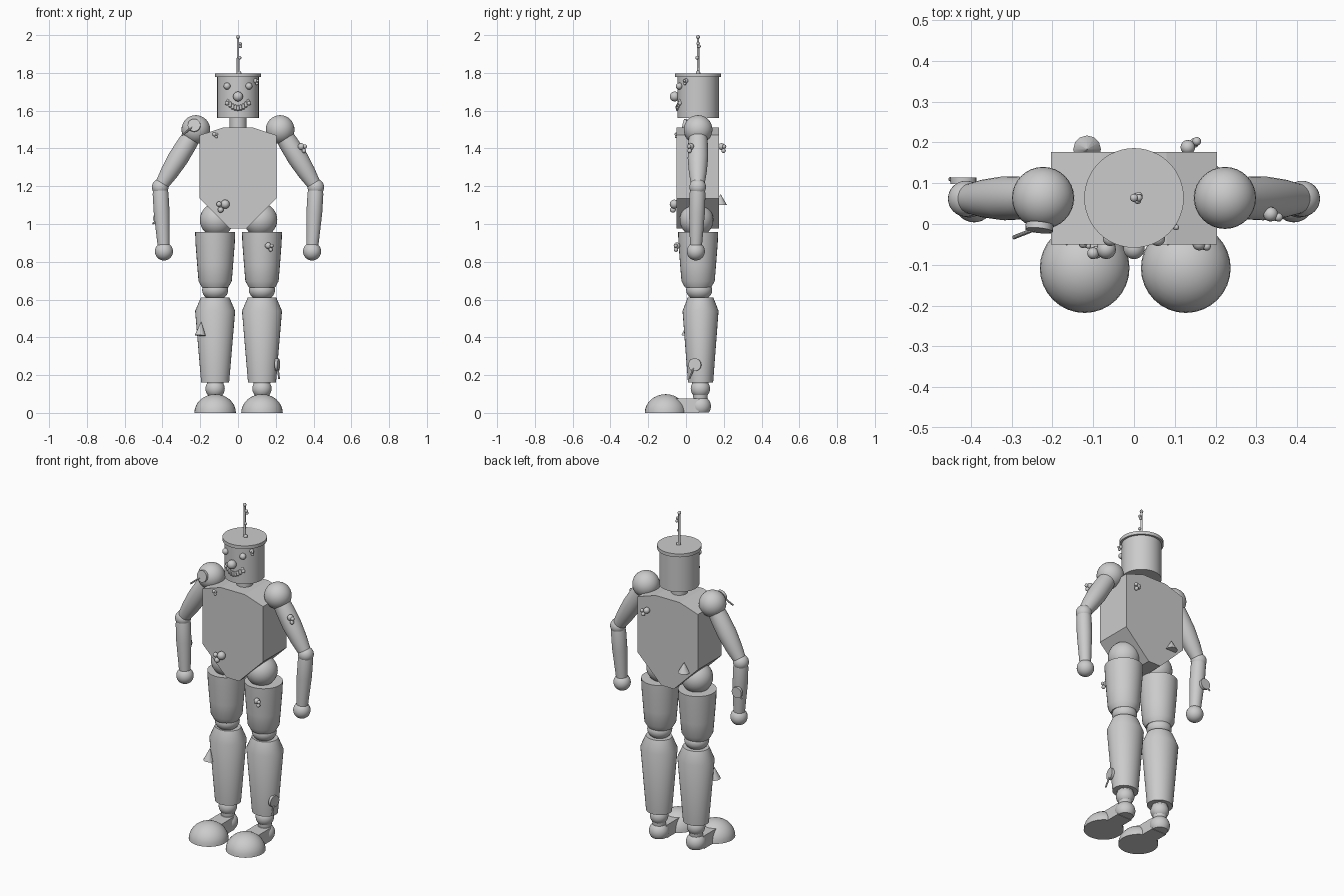
import bpy, bmesh, math
from mathutils import Vector

if "Cube" in bpy.data.objects:
    bpy.data.objects.remove(bpy.data.objects["Cube"])

CY = 0.064   # depth of the body axis


def finish(name, bm, smooth=True):
    bmesh.ops.recalc_face_normals(bm, faces=bm.faces[:])
    me = bpy.data.meshes.new(name)
    bm.to_mesh(me)
    bm.free()
    ob = bpy.data.objects.new(name, me)
    bpy.context.collection.objects.link(ob)
    if smooth:
        bpy.ops.object.select_all(action='DESELECT')
        bpy.context.view_layer.objects.active = ob
        ob.select_set(True)
        bpy.ops.object.shade_smooth_by_angle(angle=math.radians(35))
    return ob


def lathe(name, a, b, profile, seg=32, sy=1.0):
    """Closed solid of revolution from a to b; profile holds (fraction, radius)."""
    a, b = Vector(a), Vector(b)
    rot = (b - a).to_track_quat('Z', 'Y')
    length = (b - a).length
    bm = bmesh.new()
    rings = []
    for t, r in profile:
        rings.append([bm.verts.new(a + rot @ Vector((
            r * math.cos(2 * math.pi * i / seg),
            sy * r * math.sin(2 * math.pi * i / seg), t * length))) for i in range(seg)])
    for p, q in zip(rings, rings[1:]):
        for i in range(seg):
            j = (i + 1) % seg
            bm.faces.new((p[i], p[j], q[j], q[i]))
    bm.faces.new(rings[0])
    bm.faces.new(rings[-1])
    bmesh.ops.remove_doubles(bm, verts=bm.verts[:], dist=1e-6)
    return finish(name, bm)


def ball(name, c, r, seg=32, sz=1.0, floor=None):
    """Sphere, optionally squashed and cut flat at a floor height."""
    bm = bmesh.new()
    bmesh.ops.create_uvsphere(bm, u_segments=seg, v_segments=seg // 2, radius=r)
    for v in bm.verts:
        v.co = Vector((v.co.x, v.co.y, v.co.z * sz)) + Vector(c)
    if floor is not None:
        cut = bmesh.ops.bisect_plane(bm, geom=bm.verts[:] + bm.edges[:] + bm.faces[:],
                                     plane_co=(0, 0, floor), plane_no=(0, 0, 1), clear_inner=True)
        bmesh.ops.contextual_create(
            bm, geom=[e for e in cut['geom_cut'] if isinstance(e, bmesh.types.BMEdge)])
    return finish(name, bm)


def prism(name, pts, y0, y1):
    """Flat-sided solid: an x-z outline extruded in depth."""
    bm = bmesh.new()
    f = bm.faces.new([bm.verts.new((x, y0, z)) for x, z in pts])
    ext = bmesh.ops.extrude_face_region(bm, geom=[f])
    bmesh.ops.translate(bm, vec=(0, y1 - y0, 0),
                        verts=[v for v in ext['geom'] if isinstance(v, bmesh.types.BMVert)])
    if not f.is_valid or len(bm.faces) < len(pts) + 2:
        bm.faces.new([v for v in bm.verts if abs(v.co.y - y0) < 1e-6])
    return finish(name, bm, False)


def cluster(name, c, r, side=(1, 0, 0)):
    """Small bunch of three balls."""
    c, side = Vector(c), Vector(side)
    ball(name + "_large", c, r, 16)
    ball(name + "_small_a", c + side * r * 1.35, r * 0.6, 16)
    ball(name + "_small_b", c + side * r * 1.0 + Vector((0, 0, -r * 1.25)), r * 0.65, 16)


def disc_on_stem(name, c, normal, r, end):
    """Thin round plate with a little rod."""
    c, n = Vector(c), Vector(normal).normalized() * 0.008
    lathe(name + "_disc", c - n, c + n, [(0, r), (1, r)], 20)
    lathe(name + "_stem", c, end, [(0, 0.005), (1, 0.005)], 10)


# Torso, neck and head
half = [(0.042, 0.975), (0.203, 1.135), (0.203, 1.47), (0.08, 1.51)]
prism("torso", half + [(-x, z) for x, z in reversed(half)], CY - 0.114, CY + 0.112)
lathe("neck", (0, CY, 1.49), (0, CY, 1.58), [(0, 0.045), (1, 0.045)])
lathe("head", (0, CY, 1.56), (0, CY, 1.785), [(0, 0.11), (1, 0.11)], 48)
lathe("head_lid", (0, CY, 1.777), (0, CY, 1.797), [(0, 0.122), (1, 0.122)], 48)

# Antenna with small buds
lathe("antenna", (0, CY, 1.79), (0, CY, 1.99), [(0, 0.009), (0.1, 0.007), (1, 0.006)], 12)
ball("antenna_tip", (0, CY, 1.99), 0.01, 16)
for i, (x, y, z) in enumerate([(0.012, 0, 1.955), (0.012, 0.006, 1.94), (0.009, -0.006, 1.88)]):
    ball(f"antenna_bud_{i}", (x, CY + y, z), 0.009, 12)
ball("antenna_base", (0.006, CY, 1.80), 0.012, 12)

# Face
ball("nose", (0, -0.06, 1.675), 0.026)
for s in (-1, 1):
    ball("eye", (s * 0.058, CY - 0.1, 1.73), 0.018)
for i in range(-4, 5):
    a = i / 4
    x = 0.058 * a
    z = 1.607 + 0.032 * a * a
    y = CY - math.sqrt(0.11 ** 2 - x * x)
    lathe("tooth", (x, y + 0.003, z - 0.008), (x * 0.88, y - 0.004, z + 0.022),
          [(0, 0.005), (0.2, 0.009), (0.8, 0.007), (1, 0.003)], 12)
    if abs(i) == 4:
        ball("mouth_corner", (x, y - 0.003, z), 0.011, 16)

for s in (-1, 1):
    # Arms
    shoulder = Vector((s * 0.223, CY, 1.5))
    elbow = Vector((s * 0.412, CY - 0.002, 1.195))
    hand = Vector((s * 0.392, CY - 0.012, 0.855))
    ball("shoulder", shoulder, 0.076)
    lathe("upper_arm", shoulder, elbow,
          [(0, 0.045), (0.25, 0.052), (0.5, 0.054), (0.75, 0.047), (0.9, 0.039), (1, 0.034)])
    ball("elbow", elbow, 0.044)
    lathe("forearm", elbow, hand, [(0, 0.036), (0.1, 0.042), (0.4, 0.042), (1, 0.03)])
    ball("hand", hand, 0.048)

    # Legs
    x = 0.003 + s * 0.124
    ball("hip", (x - s * 0.008, CY - 0.008, 1.022), 0.089)
    lathe("thigh", (x, CY, 0.665), (x, CY, 0.957),
          [(0, 0.07), (0.11, 0.088), (0.4, 0.095), (0.8, 0.104), (1, 0.106)])
    ball("knee", (x, CY + 0.006, 0.65), 0.069, sz=0.8)
    lathe("calf", (x, CY + 0.013, 0.16), (x, CY + 0.013, 0.612),
          [(0, 0.074), (0.84, 0.106), (1, 0.075)], sy=0.9)
    ball("ankle", (x, CY + 0.012, 0.128), 0.051)
    ball("heel", (x, CY + 0.012, 0.035), 0.056, floor=0.002)
    lathe("ankle_post", (x, CY + 0.012, 0.05), (x, CY + 0.012, 0.17), [(0, 0.035), (1, 0.045)])
    ball("toe", (x, -0.108, 0.0), 0.11, sz=0.9, floor=0.0)
    prism("foot_bridge", [(x - 0.05, 0), (x + 0.05, 0), (x + 0.045, 0.075), (x - 0.045, 0.075)],
          -0.06, 0.07)

# Small ball clusters
cluster("front_torso_bunch", (-0.068, -0.062, 1.105), 0.024, (-1, -0.3, 0))
cluster("arm_bunch", (0.335, 0.024, 1.41), 0.018, (0.8, -0.3, 0))
cluster("thigh_bunch", (0.16, -0.048, 0.885), 0.017, (0.8, -0.3, 0))
cluster("back_torso_bunch", (0.132, 0.188, 1.41), 0.018, (0.9, 0.6, 0))
cluster("head_bunch", (0.092, 0.0, 1.758), 0.012, (0.7, -0.5, 0))
cluster("chest_bunch", (-0.125, -0.048, 1.475), 0.011, (0.9, -0.4, 0))

# Cones on back and left calf
lathe("back_cone", (-0.115, 0.183, 1.10), (-0.115, 0.183, 1.158), [(0, 0.034), (1, 0.0005)], 12)
lathe("calf_cone", (-0.2, 0.005, 0.41), (-0.195, 0.01, 0.482), [(0, 0.03), (1, 0.0005)], 12)

# Discs on shoulder, forearm and calf
disc_on_stem("shoulder_plate", (-0.232, -0.008, 1.522), (-0.1, -1, 0.2), 0.034,
             (-0.295, -0.033, 1.47))
disc_on_stem("forearm_plate", (-0.418, 0.106, 1.03), (0, 1, 0), 0.032, (-0.452, 0.11, 1.0))
disc_on_stem("calf_plate", (0.208, 0.047, 0.255), (1, -0.2, 0), 0.034, (0.218, 0.018, 0.18))
